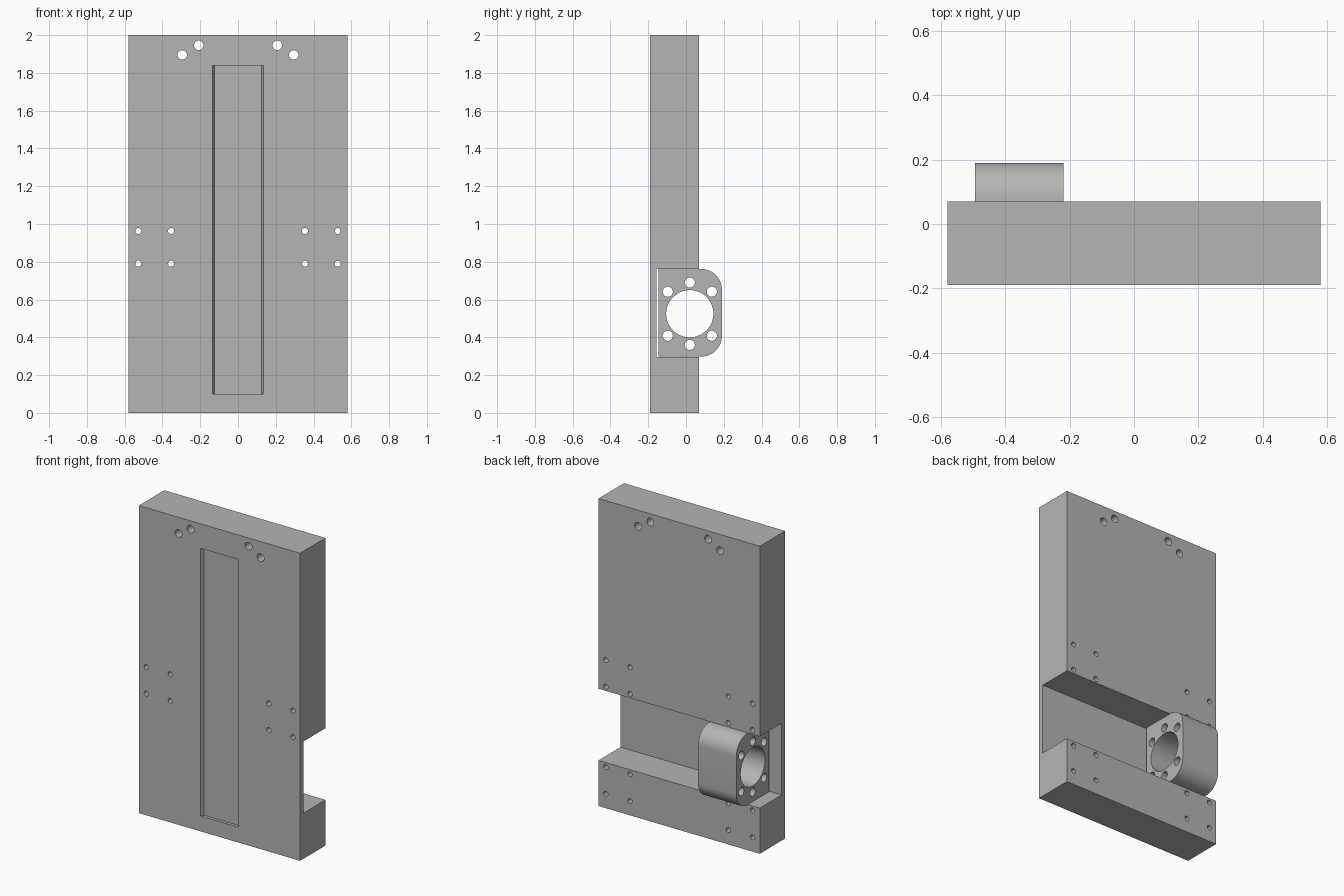
import bpy, bmesh, math
from mathutils import Matrix, Vector

if "Cube" in bpy.data.objects:
    bpy.data.objects.remove(bpy.data.objects["Cube"])

grey = bpy.data.materials.new("machined grey")
grey.diffuse_color = (0.46, 0.46, 0.46, 1)
grey.use_nodes = True
grey.node_tree.nodes["Principled BSDF"].inputs["Base Color"].default_value = grey.diffuse_color


def box(bm, lo, hi):
    lo, hi = Vector(lo), Vector(hi)
    bmesh.ops.create_cube(bm, size=1, matrix=Matrix.Translation((lo + hi) / 2)
                          @ Matrix.Diagonal((*(hi - lo), 1)))


def hole(bm, center, radius, length, axis, sides=32):
    turn = Matrix.Rotation(math.pi / 2, 4, 'Y' if axis == 'X' else 'X')
    bmesh.ops.create_cone(bm, cap_ends=True, segments=sides, radius1=radius, radius2=radius,
                          depth=length, matrix=Matrix.Translation(center) @ turn)


def prism(bm, start, offset):
    """Extrude a closed outline of 3D points along an offset."""
    face = bm.faces.new([bm.verts.new(p) for p in start])
    new = bmesh.ops.extrude_face_region(bm, geom=[face], use_keep_orig=True)
    bmesh.ops.translate(bm, vec=offset, verts=[g for g in new["geom"] if isinstance(g, bmesh.types.BMVert)])


def make(name, bm):
    bmesh.ops.recalc_face_normals(bm, faces=bm.faces)
    mesh = bpy.data.meshes.new(name)
    bm.to_mesh(mesh)
    bm.free()
    mesh.materials.append(grey)
    ob = bpy.data.objects.new(name, mesh)
    bpy.context.collection.objects.link(ob)
    return ob


def cut(ob, cutter):
    mod = ob.modifiers.new("cuts", 'BOOLEAN')
    mod.operation, mod.solver, mod.object = 'DIFFERENCE', 'EXACT', cutter
    bpy.ops.object.select_all(action='DESELECT')
    bpy.context.view_layer.objects.active = ob
    ob.select_set(True)
    bpy.ops.object.modifier_apply(modifier=mod.name)
    bpy.data.objects.remove(cutter)
    bpy.ops.object.shade_smooth_by_angle(angle=math.radians(30))


# Mounting plate
bm = bmesh.new()
box(bm, (-0.58, -0.19, 0), (0.58, 0.07, 2))
plate = make("mounting_plate", bm)

bm = bmesh.new()
# rear channel
box(bm, (-0.7, -0.155, 0.297), (0.7, 0.2, 0.763))
# shallow front recess with sloping sides
prism(bm, [(-0.145, -0.21, 0.1), (0.145, -0.21, 0.1), (0.125, -0.17, 0.1), (-0.125, -0.17, 0.1)],
      (0, 0, 1.74))
for s in (-1, 1):
    # upper bolt holes
    for x, z in ((0.295, 1.895), (0.208, 1.946)):
        hole(bm, (s * x, -0.06, z), 0.025, 0.5, 'Y')
    # small screw holes: through above the channel, blind below it
    for x in (0.354, 0.528):
        for z in (0.79, 0.963):
            hole(bm, (s * x, -0.06, z), 0.016, 0.5, 'Y', 24)
        for z in (0.093, 0.267):
            hole(bm, (s * x, 0.05, z), 0.016, 0.36, 'Y', 24)
cut(plate, make("plate_cutter", bm))

# Nut housing with two rounded rear corners
bm = bmesh.new()
R, back, low, high = 0.11, 0.19, 0.298, 0.762
outline = [(-0.495, -0.146, high), (-0.495, -0.146, low)]
for cz, a0 in ((low + R, -90), (high - R, 0)):
    for i in range(13):
        a = math.radians(a0 + i * 7.5)
        outline.append((-0.495, back - R + R * math.cos(a), cz + R * math.sin(a)))
prism(bm, outline, (0.275, 0, 0))
housing = make("nut_housing", bm)

# bore and six bolt holes
bm = bmesh.new()
cy, cz = 0.02, 0.525
hole(bm, (-0.36, cy, cz), 0.125, 0.5, 'X', 64)
for deg in (45, 90, 135, 225, 270, 315):
    a = math.radians(deg)
    hole(bm, (-0.36, cy + 0.165 * math.cos(a), cz + 0.165 * math.sin(a)), 0.027, 0.5, 'X')
cut(housing, make("housing_cutter", bm))
